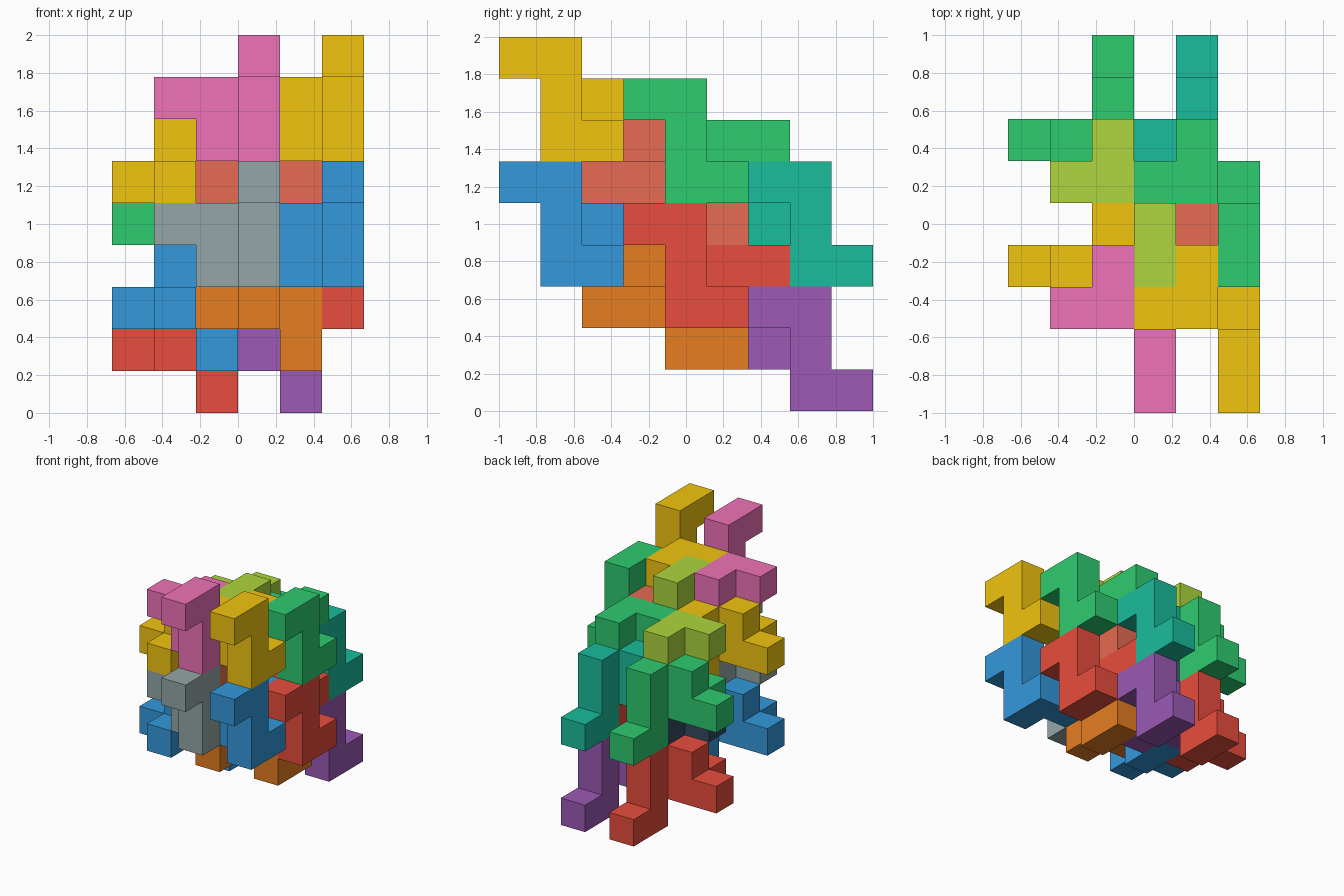
import bpy, bmesh
from mathutils import Vector

if "Cube" in bpy.data.objects:
    bpy.data.objects.remove(bpy.data.objects["Cube"])

C = 2 / 9  # edge length of one cube cell

# Nine-cell interlocking block, relative to its centre cell:
# an upright Z plus a small offset arm
BLOCK = [(0, -1, 1), (0, 0, 1), (0, 0, 0), (0, 0, -1), (0, 1, -1),
         (-1, 1, -1), (-1, 1, 0), (-2, 1, 0), (-1, 2, 0)]
# The second block is the first turned half a turn about x
TURNED = [(x, -y, -z) for x, y, z in BLOCK]

COLOURS = {
    "red": (0.91, 0.30, 0.24), "blue": (0.20, 0.60, 0.86),
    "green": (0.18, 0.80, 0.44), "gold": (0.95, 0.77, 0.06),
    "purple": (0.61, 0.35, 0.71), "orange": (0.90, 0.49, 0.13),
    "teal": (0.10, 0.74, 0.61), "navy": (0.20, 0.29, 0.37),
    "pink": (0.94, 0.45, 0.72), "lime": (0.68, 0.84, 0.24),
    "salmon": (0.90, 0.42, 0.32), "grey": (0.58, 0.65, 0.65),
}


def srgb_to_linear(c):
    return c / 12.92 if c <= 0.04045 else ((c + 0.055) / 1.055) ** 2.4


def material(name):
    mat = bpy.data.materials.get(name) or bpy.data.materials.new(name)
    mat.diffuse_color = (*[srgb_to_linear(c) for c in COLOURS[name]], 1)
    mat.use_nodes = True
    mat.node_tree.nodes["Principled BSDF"].inputs["Base Color"].default_value = mat.diffuse_color
    return mat


def add_block(name, cells, centre, colour):
    """Outer skin of a group of cube cells, flat areas merged."""
    filled = {tuple(a + b for a, b in zip(c, centre)) for c in cells}
    bm = bmesh.new()
    for cell in filled:
        for axis in range(3):
            for side in (0, 1):
                near = list(cell)
                near[axis] += 2 * side - 1
                if tuple(near) in filled:
                    continue
                u, v = (axis + 1) % 3, (axis + 2) % 3
                corners = []
                for du, dv in ((0, 0), (1, 0), (1, 1), (0, 1)):
                    p = Vector(cell)
                    p[axis] += side
                    p[u] += du
                    p[v] += dv
                    corners.append(bm.verts.new((p - Vector((3, 4.5, 0))) * C))
                bm.faces.new(corners if side else corners[::-1])
    bmesh.ops.remove_doubles(bm, verts=bm.verts, dist=1e-4)
    bmesh.ops.dissolve_limit(bm, angle_limit=0.01, verts=bm.verts, edges=bm.edges)
    mesh = bpy.data.meshes.new(name)
    bm.to_mesh(mesh)
    bm.free()
    mesh.materials.append(material(colour))
    bpy.context.collection.objects.link(bpy.data.objects.new(name, mesh))


# Two columns across, two rows deep, two layers high; (left, right) colours
UPRIGHT = {(0, 0): ("grey", "blue"), (0, 1): ("pink", "gold"),
           (1, 0): ("navy", "red"), (1, 1): ("lime", "green")}
FLIPPED = {(0, 0): ("blue", "orange"), (0, 1): ("gold", "salmon"),
           (1, 0): ("red", "purple"), (1, 1): ("green", "teal")}

for row in range(2):
    for layer in range(2):
        for col in range(2):
            tag = f"row{row + 1}_layer{layer + 1}_column{col + 1}"
            add_block("upright_block_" + tag, BLOCK,
                      (3 + 2 * col, 1 + 3 * row, 4 - row + 3 * layer),
                      UPRIGHT[row, layer][col])
            add_block("turned_block_" + tag, TURNED,
                      (2 + 2 * col, 4 + 3 * row, 2 - row + 3 * layer),
                      FLIPPED[row, layer][col])
